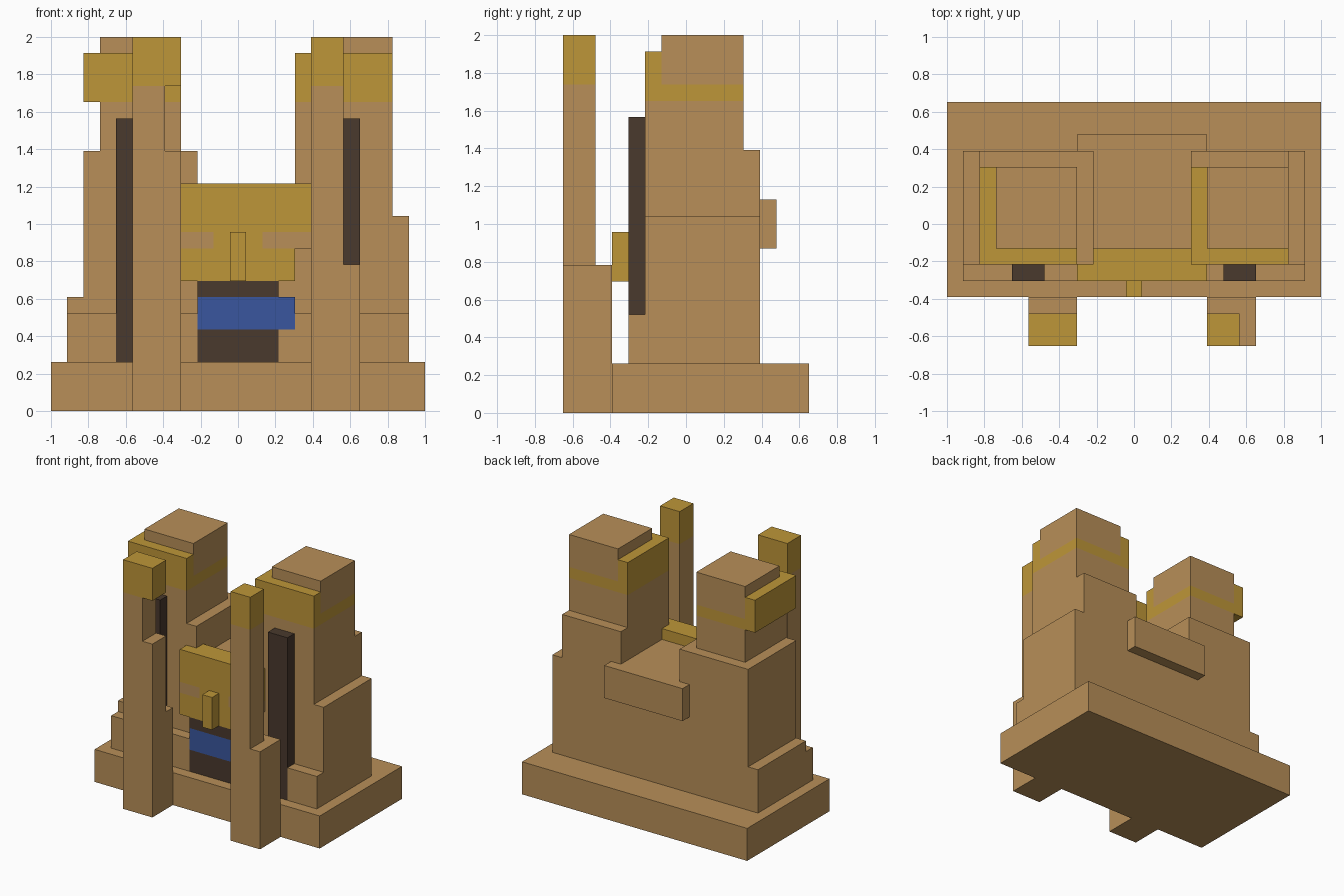
import bpy
import bmesh

if "Cube" in bpy.data.objects:
    bpy.data.objects.remove(bpy.data.objects["Cube"], do_unlink=True)

U = 2 / 23            # one block
CX, CY = 11.5, 7.5    # middle of the block grid


def material(name, rgb):
    m = bpy.data.materials.new(name)
    m.use_nodes = True
    m.diffuse_color = (*rgb, 1)
    m.node_tree.nodes["Principled BSDF"].inputs["Base Color"].default_value = (*rgb, 1)
    m.node_tree.nodes["Principled BSDF"].inputs["Roughness"].default_value = 0.9
    return m


STONE = material("sandstone", (0.479, 0.275, 0.098))
GOLD = material("gold", (0.515, 0.305, 0.040))
DARK = material("dark_brown", (0.067, 0.041, 0.026))
BLUE = material("blue", (0.042, 0.093, 0.342))


def block(name, mat, x, y, z):
    """Box spanning the given (low, high) block ranges."""
    bm = bmesh.new()
    bmesh.ops.create_cube(bm, size=1)
    for v in bm.verts:
        pos = [r[1] if c > 0 else r[0] for c, r in zip(v.co, (x, y, z))]
        v.co = ((pos[0] - CX) * U, (pos[1] - CY) * U, pos[2] * U)
    mesh = bpy.data.meshes.new(name)
    bm.to_mesh(mesh)
    bm.free()
    mesh.materials.append(mat)
    ob = bpy.data.objects.new(name, mesh)
    bpy.context.collection.objects.link(ob)
    return ob


def tower_top(side, x, shaft_x):
    """Shaft, gold band, gold trim and crown of one tower."""
    end = x + 6
    block(side + "_tower_shaft", STONE, (shaft_x, end), (5, 11), (16, 19))
    block(side + "_tower_band", GOLD, (x, end), (5, 11), (19, 20))
    block(side + "_tower_side_trim", GOLD, (x, x + 1), (5, 11), (20, 22))
    block(side + "_tower_front_trim", GOLD, (x + 1, end), (5, 6), (20, 22))
    block(side + "_tower_crown", STONE, (x + 1, end), (6, 11), (20, 23))


# Base and central body
block("base", STONE, (0, 23), (3, 15), (0, 3))
block("central_body", STONE, (9, 15), (5, 12), (3, 13))
block("back_beam", STONE, (8, 16), (12, 13), (10, 13))

# Towers
block("right_tower_foot", STONE, (1, 9), (5, 12), (3, 7))
block("right_tower_body", STONE, (2, 9), (5, 12), (7, 16))
tower_top("right", 2, 3)
block("left_tower_foot", STONE, (15, 22), (5, 12), (3, 12))
block("left_tower_body", STONE, (15, 21), (5, 12), (12, 16))
tower_top("left", 15, 15)

# Front ledge and dark banners
for i, (a, b) in enumerate([(1, 4), (6, 9), (15, 17), (19, 22)]):
    block(f"front_ledge_{i + 1}", STONE, (a, b), (4, 5), (3, 6))
block("door_side_ledge", STONE, (14, 15), (4, 5), (3, 5))
block("right_banner", DARK, (4, 6), (4, 5), (3, 18))
block("left_banner", DARK, (17, 19), (4, 5), (3, 18))

# Door with blue band
block("door_lower", DARK, (9, 14), (4, 5), (3, 5))
block("door_blue_band", BLUE, (9, 15), (4, 5), (5, 7))
block("door_upper", DARK, (9, 14), (4, 5), (7, 8))

# Gold panel over the door
block("panel_lower", GOLD, (8, 15), (4, 5), (8, 10))
block("panel_right_patch", STONE, (8, 10), (4, 5), (10, 11))
block("panel_middle", GOLD, (10, 13), (4, 5), (10, 11))
block("panel_left_patch", STONE, (13, 16), (4, 5), (10, 11))
block("panel_upper", GOLD, (8, 16), (4, 5), (11, 14))
block("panel_top_ridge", GOLD, (9, 15), (5, 6), (13, 14))
block("panel_post", GOLD, (11, 12), (3, 4), (8, 11))

# Free-standing front pillars
for side, x, wide in (("right", 5, 3), ("left", 16, 2)):
    block(side + "_pillar_foot", STONE, (x, x + 3), (0, 3), (0, 9))
    block(side + "_pillar_shaft", STONE, (x, x + wide), (0, 2), (9, 16))
    block(side + "_pillar_neck", STONE, (x, x + 2), (0, 2), (16, 20))
    block(side + "_pillar_cap", GOLD, (x, x + wide), (0, 2), (20, 23))
